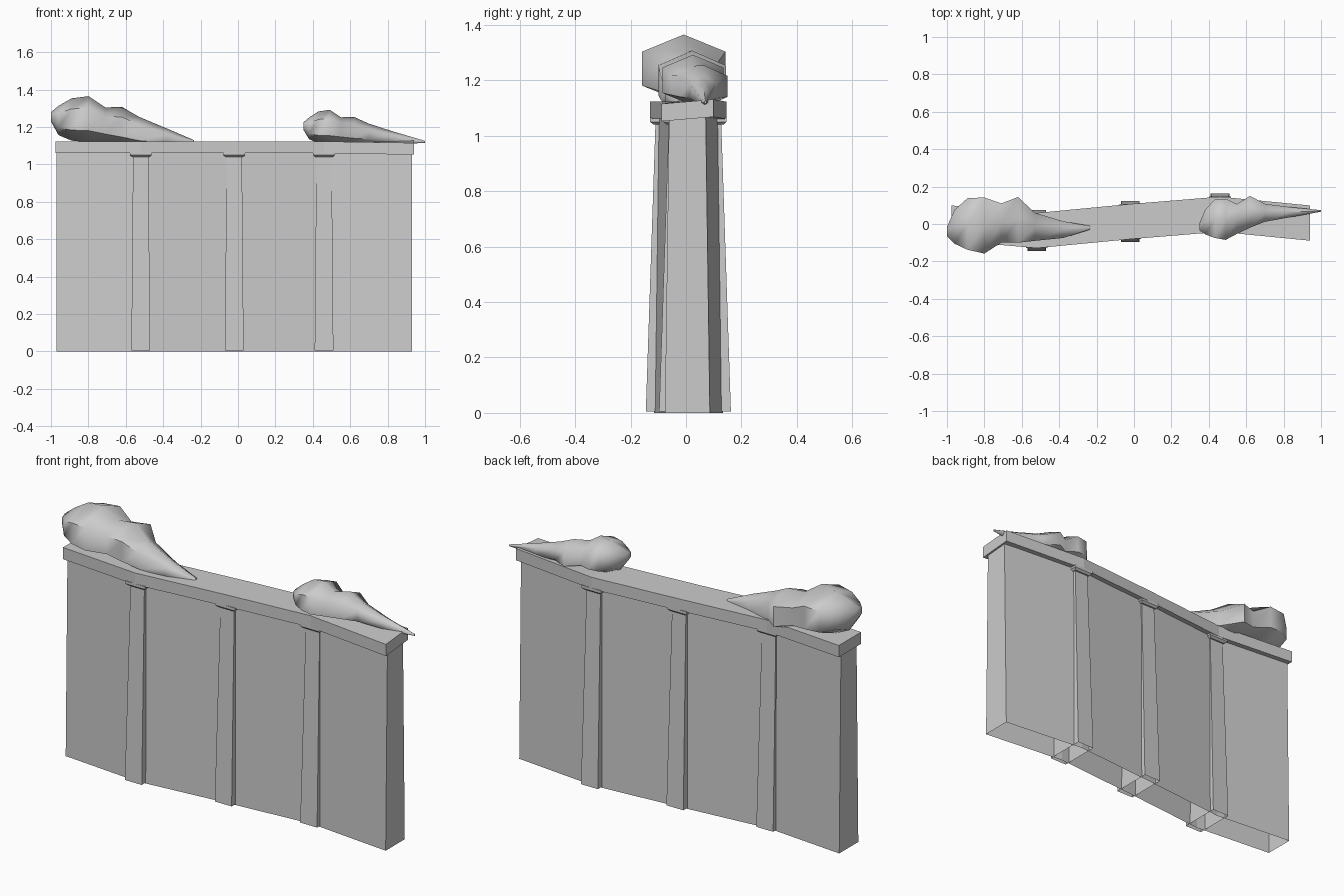
import bpy, bmesh, math

if "Cube" in bpy.data.objects:
    bpy.data.objects.remove(bpy.data.objects["Cube"])


def loft(name, rings, cap_start=True, cap_end=True):
    """Skin a row of equal-length vertex rings into one object."""
    bm = bmesh.new()
    rows = [[bm.verts.new(p) for p in ring] for ring in rings]
    n = len(rows[0])
    for a, b in zip(rows, rows[1:]):
        for i in range(n):
            j = (i + 1) % n
            bm.faces.new((a[i], a[j], b[j], b[i]))
    if cap_start:
        bm.faces.new(rows[0][::-1])
    if cap_end:
        bm.faces.new(rows[-1])
    bmesh.ops.recalc_face_normals(bm, faces=bm.faces)
    me = bpy.data.meshes.new(name)
    bm.to_mesh(me)
    bm.free()
    ob = bpy.data.objects.new(name, me)
    bpy.context.collection.objects.link(ob)
    return ob


def rect(x, y, z, hx, hy):
    return [(x - hx, y - hy, z), (x + hx, y - hy, z), (x + hx, y + hy, z), (x - hx, y + hy, z)]


# winding centre line of the wall
path = [(-0.97, 0.005), (-0.52, -0.035), (-0.02, 0.013), (0.46, 0.052), (0.93, 0.005)]


# tapered wall body, open underneath
def outline(half, z):
    return [(x, y - half, z) for x, y in path] + [(x, y + half, z) for x, y in path[::-1]]


loft("wall_body", [outline(0.081, 0), outline(0.066, 1.075)], cap_start=False)

# coping along the top, slightly twisted at the right end
coping = []
for i, (x, y) in enumerate(path):
    t = 0.008 if i == 4 else 0
    x += {0: -0.007, 4: 0.01}.get(i, 0)
    h = 0.094
    coping.append([(x, y - h, 1.06 - t), (x, y + h, 1.06 + t),
                   (x, y + h, 1.123 + t), (x, y - h, 1.123 - t)])
loft("coping", coping)

# tapered pilasters through the wall, each with a thin cap
for i, (x, y) in enumerate(path[1:4], 1):
    loft(f"pilaster_{i}", [rect(x, y, 0.005, 0.05, 0.11), rect(x, y, 1.05, 0.041, 0.075)],
         cap_start=False)
    loft(f"pilaster_cap_{i}", [rect(x, y, 1.04, 0.046, 0.083), rect(x, y, 1.05, 0.058, 0.094),
                               rect(x, y, 1.065, 0.058, 0.094)])


# lumpy drifts on the coping: hexagonal sections (x, y, z, half width, half height)
def drift(name, sections):
    rings = []
    for x, y, z, w, h in sections:
        rings.append([(x, y + w / math.cos(math.pi / 6) * math.sin(k * math.pi / 3),
                       z + h * math.cos(k * math.pi / 3)) for k in range(6)])
    ob = loft(name, rings)
    bpy.ops.object.select_all(action='DESELECT')
    ob.select_set(True)
    bpy.context.view_layer.objects.active = ob
    bpy.ops.object.shade_smooth_by_angle(angle=math.radians(60))


drift("large_drift", [
    (-1.0, -0.04, 1.255, 0.025, 0.025), (-0.96, -0.015, 1.235, 0.09, 0.078),
    (-0.89, 0.0, 1.24, 0.138, 0.113), (-0.80, -0.008, 1.242, 0.15, 0.123),
    (-0.71, 0.005, 1.21, 0.105, 0.095), (-0.62, 0.022, 1.2, 0.122, 0.107),
    (-0.53, -0.015, 1.17, 0.075, 0.085), (-0.38, -0.03, 1.14, 0.045, 0.052),
    (-0.235, -0.02, 1.12, 0.01, 0.01)])
drift("small_drift", [
    (0.35, -0.015, 1.205, 0.02, 0.02), (0.38, 0.01, 1.193, 0.065, 0.058),
    (0.43, 0.028, 1.198, 0.102, 0.085), (0.49, 0.025, 1.2, 0.11, 0.092),
    (0.55, 0.027, 1.182, 0.08, 0.07), (0.62, 0.065, 1.178, 0.085, 0.076),
    (0.70, 0.06, 1.163, 0.048, 0.055), (0.83, 0.063, 1.14, 0.028, 0.036),
    (1.0, 0.07, 1.121, 0.004, 0.005)])
